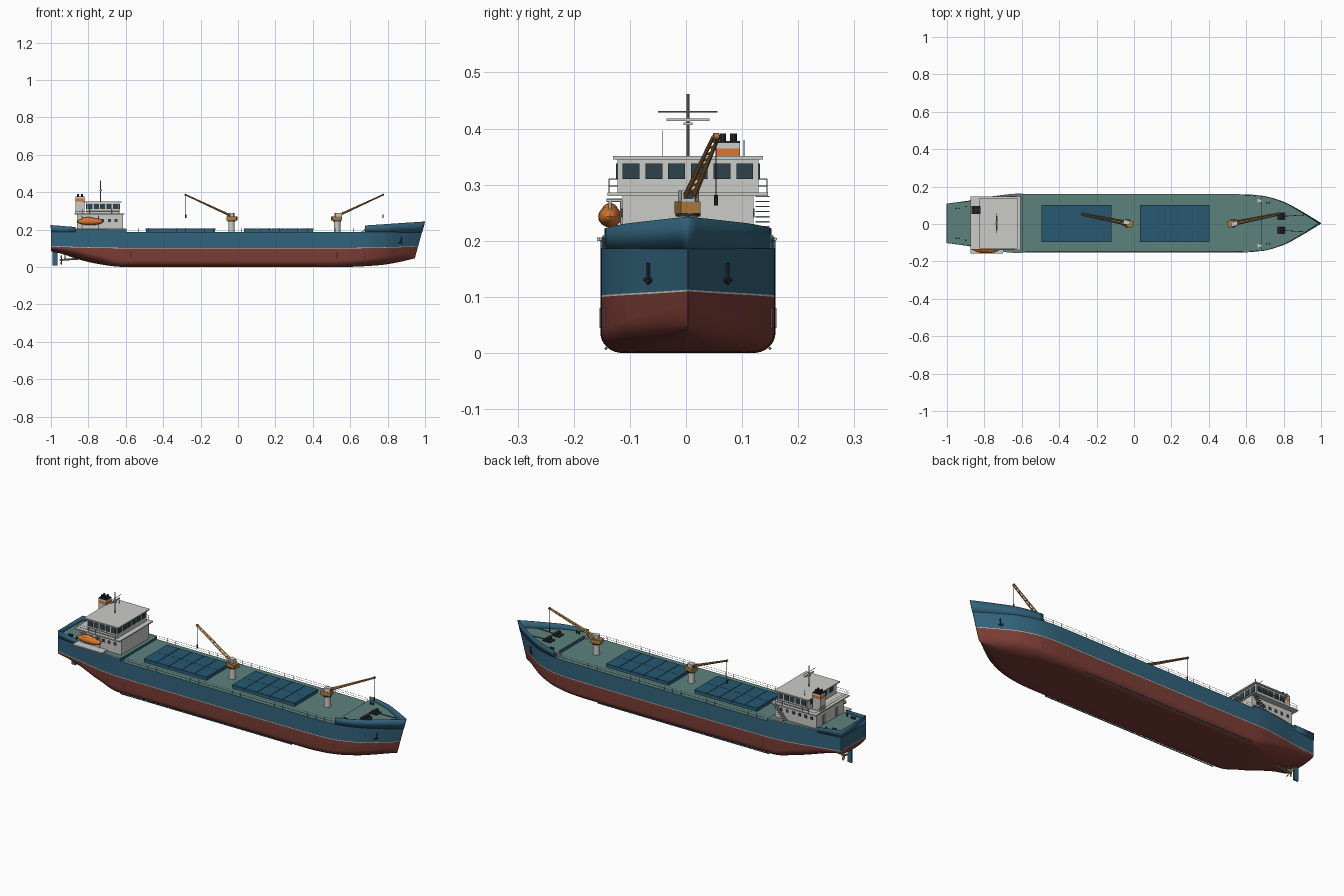
import bpy, bmesh, math
from mathutils import Vector, Matrix

cube = bpy.data.objects.get("Cube")
if cube:
    bpy.data.objects.remove(cube)

COLOURS = {
    "hull_blue": (0.032, 0.125, 0.2), "bottom_red": (0.2, 0.047, 0.036),
    "deck_green": (0.107, 0.223, 0.205), "hatch_blue": (0.02, 0.095, 0.165),
    "white": (0.6, 0.6, 0.57), "orange": (0.68, 0.18, 0.03),
    "tan": (0.43, 0.2, 0.05), "black": (0.02, 0.024, 0.03),
    "glass": (0.028, 0.055, 0.075), "grey": (0.25, 0.27, 0.28)}
MATS = {}
for key, rgb in COLOURS.items():
    m = bpy.data.materials.new(key)
    m.use_nodes = True
    m.diffuse_color = (*rgb, 1)
    m.node_tree.nodes["Principled BSDF"].inputs["Base Color"].default_value = (*rgb, 1)
    MATS[key] = m
made = []
CENTRE = 0.0035


def finish(name, bm, *mats):
    bmesh.ops.recalc_face_normals(bm, faces=bm.faces)
    me = bpy.data.meshes.new(name)
    bm.to_mesh(me)
    bm.free()
    for k in mats:
        me.materials.append(MATS[k])
    ob = bpy.data.objects.new(name, me)
    ob.location.y = CENTRE
    bpy.context.collection.objects.link(ob)
    made.append(ob)
    return ob


def boxes(name, mat, *specs, matrix=Matrix()):
    """Each spec is x0, x1, y0, y1, z0, z1."""
    bm = bmesh.new()
    for a, b, c, d, e, f in specs:
        t = Matrix.Translation(((a + b) / 2, (c + d) / 2, (e + f) / 2))
        bmesh.ops.create_cube(bm, size=1, matrix=matrix @ t @ Matrix.Diagonal((b - a, d - c, f - e, 1)))
    return finish(name, bm, mat)


def rods(name, mat, r, segs, sides=6, r2=None):
    bm = bmesh.new()
    for p, q in segs:
        p, q = Vector(p), Vector(q)
        rot = (q - p).to_track_quat("Z", "Y").to_matrix().to_4x4()
        bmesh.ops.create_cone(bm, cap_ends=True, segments=sides, radius1=r, radius2=r if r2 is None else r2,
                              depth=(q - p).length, matrix=Matrix.Translation((p + q) / 2) @ rot)
    return finish(name, bm, mat)


def ellipsoid(name, mat, loc, size, rot=Matrix()):
    bm = bmesh.new()
    bmesh.ops.create_uvsphere(bm, u_segments=20, v_segments=12, radius=1,
                              matrix=Matrix.Translation(loc) @ rot @ Matrix.Diagonal((*size, 1)))
    return finish(name, bm, mat)


# Hull stations: position, half beam, keel height, bilge width, bilge height
STATIONS = [(-1, .105, .085, .1, .018), (-.94, .112, .07, .1, .03), (-.85, .125, .04, .11, .05),
            (-.75, .143, .017, .09, .05), (-.62, .156, .001, .04, .038), (.5, .156, 0, .04, .036),
            (.6, .155, .001, .05, .038), (.68, .148, .004, .065, .04), (.8, .115, .012, .075, .045),
            (.89, .068, .025, .05, .045), (.96, .026, .038, .022, .045), (1, .001, .047, .001, .04)]


def station(s):
    """Monotone cubic blend between the stations."""
    s = min(max(s, -1), 1)
    n = len(STATIONS)
    i = max(k for k in range(n - 1) if STATIONS[k][0] <= s + 1e-9)
    h = STATIONS[i + 1][0] - STATIONS[i][0]
    t = (s - STATIONS[i][0]) / h
    out = []
    for c in range(1, 5):
        def slope(k):
            k = min(max(k, 0), n - 2)
            return (STATIONS[k + 1][c] - STATIONS[k][c]) / (STATIONS[k + 1][0] - STATIONS[k][0])

        def tangent(k):
            a, b = slope(k - 1), slope(k)
            return 2 * a * b / (a + b) if a * b > 0 else 0
        a, b = STATIONS[i][c], STATIONS[i + 1][c]
        out.append(a + (b - a) * t * t * (3 - 2 * t) + h * t * (1 - t) * (tangent(i) * (1 - t) - tangent(i + 1) * t))
    return out


def place(s, y, z):
    """Point at a station, with the raked stem."""
    t = max(0, (s - .5) / .5) ** 2
    return Vector((s - .055 * t * (1 - (z - .045) / .2), y, z))


def span(a, b, step=.02):
    n = max(1, round((b - a) / step))
    return [a + (b - a) * i / n for i in range(n + 1)]


def loft(name, rings, rows, mats):
    bm = bmesh.new()
    loops = [[bm.verts.new(p) for p in r] for r in rings]
    n = len(rows)

    def face(vs, mi):
        vs = list(dict.fromkeys(vs))
        if len(vs) > 2:
            bm.faces.new(vs).material_index = mi
    for a, b in zip(loops, loops[1:]):
        for j in range(n):
            face((a[j], a[(j + 1) % n], b[(j + 1) % n], b[j]), rows[j])
    for r in (loops[0], loops[-1]):
        for j in range(n // 2):
            face((r[j], r[j + 1], r[n - 2 - j], r[n - 1 - j]), rows[j])
    return finish(name, bm, *mats)


# Hull: sheer, white waterline, red bilge and keel
rings = []
for s in span(-1, 1):
    hw, keel, ry, rz = station(s)
    line = .098 + .012 * s ** 4
    half = [(hw, .187), (hw, .145), (hw, line + .003), (hw, line)]
    half += [(hw - ry * (1 - math.cos(a)), keel + rz * (1 - math.sin(a)))
             for a in (math.pi / 2 * k / 8 for k in range(9))]
    half += [(0, keel)]
    rings.append([place(s, y, z) for y, z in half + [(-y, z) for y, z in reversed(half[:-1])]])
side = [0, 0, 2] + [1] * 10
loft("hull", rings, side + side[::-1] + [3], ["hull_blue", "bottom_red", "white", "deck_green"])


# Raised end decks and their bulwarks
def raised_deck(name, a, b, top):
    loft(name, [[place(s, y * station(s)[0], z) for y, z in ((1, top), (1, .186), (-1, .186), (-1, top))]
                for s in span(a, b)], [0, 0, 0, 1], ["hull_blue", "deck_green"])


def bulwark(name, a, b, low, height):
    bm = bmesh.new()
    path = [(s, 1) for s in span(a, b)] + [(s, -1) for s in reversed(span(a, b))]
    pairs = [[bm.verts.new(place(s, k * (station(s)[0] - .0005), z)) for z in (low, height(s))] for s, k in path]
    for p, q in zip(pairs, pairs[1:]):
        bm.faces.new((p[0], q[0], q[1], p[1]))
    mod = finish(name, bm, "hull_blue").modifiers.new("thickness", "SOLIDIFY")
    mod.thickness, mod.offset = .003, 0


raised_deck("poop_deck", -1, -.595, .2)
raised_deck("forecastle_deck", .68, 1, .204)
bulwark("bow_bulwark", .68, 1, .186, lambda s: .222 + .021 * (s - .68) / .32)
bulwark("stern_bulwark", -.87, -1, .186, lambda s: .214 + .01 * (-.87 - s) / .13)
for k, tag in ((1, "left"), (-1, "right")):
    edge = [place(s, k * station(s)[0], .203) for s in span(-.88, -.595, .04)]
    rods(tag + "_poop_edge", "white", .003, list(zip(edge, edge[1:])))
    # Main deck railing
    pts = [place(s, k * (station(s)[0] - .004), .187) for s in span(-.58, .67, .05)]
    up = [[p + Vector((0, 0, z)) for p in pts] for z in (.011, .022)]
    segs = [g for row in up for g in zip(row, row[1:])] + list(zip(pts, up[1]))
    rods(tag + "_railing", "grey", .0007, segs, 4)
    # Bilge keel, draught marks, anchor
    rods(tag + "_bilge_keel", "hull_blue", .003, [((-.6, k * .146, .008), (.42, k * .146, .008))], 4)
    rods(tag + "_draught_marks", "white", .001,
         [[place(s, k * (station(s)[0] + .0005), z) for z in (.045, .08)] for s in (-.57, .53, .68)], 4)
    a = [place(.89, k * (station(.89)[0] + .003), z) for z in (.125, .16)]
    rods(tag + "_anchor", "black", .0035, [a, (a[0] + Vector((.009, -k * .006, .006)), a[0]),
                                           (a[0] + Vector((-.009, k * .006, .006)), a[0])])
    # Windlass, chain, bollards, forecastle steps
    rods(tag + "_windlass", "black", .01, [((.79, k * .02, .215), (.79, k * .055, .215))], 12)
    boxes(tag + "_windlass_base", "black", (.765, .81, k * .038 - .02, k * .038 + .02, .203, .209))
    rods(tag + "_chain", "black", .002, [((.8, k * .038, .208), (.91, k * .045, .206))])
    rods(tag + "_bollards", "black", .004, [((x, k * y, .186), (x, k * y, z)) for x, y, z in
         ((-.95, .08, .212), (-.935, .08, .212), (-.9, .09, .212), (.71, .11, .216), (.725, .11, .216))], 8)
    boxes(tag + "_steps", "white", *[(.66 + .007 * i, .667 + .007 * i, k * .12 - .009, k * .12 + .009,
                                      .187, .192 + .006 * i) for i in range(3)])

# Cargo hatches
for i, x in enumerate((-.495, .03)):
    boxes(f"hatch_coaming_{i + 1}", "hull_blue", (x + .003, x + .372, -.097, .097, .186, .2))
    boxes(f"hatch_cover_{i + 1}", "hatch_blue", *[
        (x + .075 * j + .001, x + .075 * j + .074, y, y + .0985, .198, .206) for j in range(5) for y in (-.099, .0005)])

# Deck cranes, mirrored fore and aft
for n, x, d in ((1, -.035, -1), (2, .53, 1)):
    tag = f"crane_{n}_"
    rods(tag + "pedestal", "white", .017, [((x, 0, .186), (x, 0, .25))], 20)
    rods(tag + "slew_ring", "black", .022, [((x, 0, .243), (x, 0, .249))], 20)
    turn = Matrix.Translation((x, 0, 0)) @ Matrix.Rotation(math.atan2(.05, d * .245), 4, "Z")
    boxes(tag + "turret", "tan", (-.03, .024, -.018, .018, .249, .27), matrix=turn)
    boxes(tag + "cab", "white", (-.012, .022, -.016, .008, .27, .29), matrix=turn)
    boxes(tag + "cab_window", "glass", (.021, .024, -.013, .005, .275, .287), matrix=turn)
    root, tip = (lambda w: turn @ Vector((.005, w, .275))), (lambda w: turn @ Vector((.25, w * .6, .386)))
    chords = [(root(w), tip(w)) for w in (-.008, .008)]
    rods(tag + "boom", "tan", .0055, chords, 4, .0035)
    rods(tag + "boom_braces", "tan", .002, [[p.lerp(q, t + (.05 if j else 0)) for j, (p, q) in enumerate(chords)]
                                            for t in (.1 * i for i in range(10))], 4)
    end = tip(0)
    rods(tag + "pulley", "tan", .006, [(tip(-.008), tip(.008))], 12)
    rods(tag + "cable", "black", .0012, [(end, (end.x, end.y, .28))])
    rods(tag + "hook", "black", .0035, [((end.x, end.y, .263), (end.x, end.y, .282))], 8)

# Deckhouse and bridge
boxes("deckhouse", "white", (-.86, -.615, -.117, .117, .199, .283))
boxes("bridge_deck", "white", (-.875, -.608, -.143, .143, .28, .286))
boxes("bridge", "white", (-.81, -.635, -.126, .126, .285, .346))
boxes("bridge_roof", "white", (-.825, -.622, -.134, .134, .345, .351))
wins = [(-.636, -.632, y - .015, y + .015, .31, .338) for y in (.0405 * (i - 2.5) for i in range(6))]
wins += [(x, x + .027, y - .002, y + .002, .31, .338) for x in (-.805 + .034 * i for i in range(5)) for y in (-.126, .126)]
wins += [(-.813, -.809, y - .015, y + .015, .31, .338) for y in (-.08, -.03, .03, .08)]
boxes("bridge_windows", "glass", *wins)
boxes("cabin_windows", "glass", *[(x, x + .016, y - .0015, y + .0015, .242, .258)
                                  for x in (-.84 + .036 * i for i in range(6)) for y in (-.117, .117)])
boxes("cabin_doors", "grey", *[(-.8615, -.859, y, y + .022, .202, .25) for y in (-.07, .04)])
corners = [(-.635, -.141), (-.872, -.141), (-.872, .141), (-.635, .141)]
rail = [((*a, z), (*b, z)) for a, b in zip(corners, corners[1:]) for z in (.298, .31)]
rail += [((x, y, .286), (x, y, .31)) for y in (-.141, .141) for x in span(-.872, -.635, .04)]
rods("bridge_railing", "grey", .0008, rail, 4)
boxes("side_stairs", "grey", *[(-.69 + .008 * i, -.68 + .008 * i, .12, .145, .206 + .009 * i, .208 + .009 * i)
                               for i in range(9)])

# Funnel with orange band and exhausts
for name, mat, z0, z1 in (("base", "white", .285, .35), ("band", "orange", .35, .365), ("collar", "white", .365, .374),
                          ("cap", "black", .374, .378)):
    boxes("funnel_" + name, mat, (-.868, -.82, .05, .093, z0, z1))
rods("exhaust_pipes", "black", .006, [((x, y, .377), (x, y, .391)) for x in (-.855, -.834) for y in (.062, .081)], 10)

# Mast, radar bars and aerials
rods("mast", "grey", .0025, [((-.735, 0, .35), (-.735, 0, .462))], 8)
rods("mast_yard", "grey", .0014, [((-.735, -.053, .43), (-.735, .053, .43))])
boxes("radar_scanner", "white", (-.739, -.731, -.038, .038, .414, .418), (-.74, -.728, -.008, .008, .406, .411))
rods("aerials", "grey", .0007, [((-.7, -.045, .35), (-.7, -.045, .397)), ((-.78, .1, .35), (-.78, .1, .38))], 4)

# Lifeboat, platform and davits
boxes("boat_platform", "white", (-.875, -.7, -.162, -.11, .2, .206))
ellipsoid("lifeboat", "orange", (-.79, -.139, .243), (.07, .021, .019))
ellipsoid("lifeboat_canopy", "orange", (-.8, -.139, .255), (.035, .014, .012))
rods("davits", "white", .003, [g for x in (-.835, -.745) for g in (
    ((x, -.118, .205), (x, -.118, .272)), ((x, -.118, .272), (x, -.145, .272)), ((x, -.139, .272), (x, -.139, .255)))])

# Rudder, propeller and shaft supports
boxes("rudder", "hull_blue", (-.992, -.966, -.004, .004, .008, .088))
rods("propeller_shaft", "grey", .005, [((-.95, 0, .038), (-.84, 0, .045))], 10)
rods("propeller_hub", "tan", .007, [((-.935, 0, .038), (-.955, 0, .038))], 12, .003)
for i in range(4):
    rot = Matrix.Rotation(i * math.pi / 2 + .4, 4, "X")
    ellipsoid(f"propeller_blade_{i + 1}", "tan", Vector((-.944, 0, .038)) + rot @ Vector((0, 0, .015)),
              (.002, .008, .013), rot @ Matrix.Rotation(.5, 4, "Z"))
rods("shaft_struts", "grey", .003, [((-.925, 0, .038), (-.925, y, .095)) for y in (-.04, .04)])

# Smooth curved surfaces, keep corners crisp
for ob in bpy.context.selected_objects:
    ob.select_set(False)
for ob in made:
    ob.select_set(True)
bpy.context.view_layer.objects.active = made[0]
bpy.ops.object.shade_smooth_by_angle(angle=math.radians(30))
